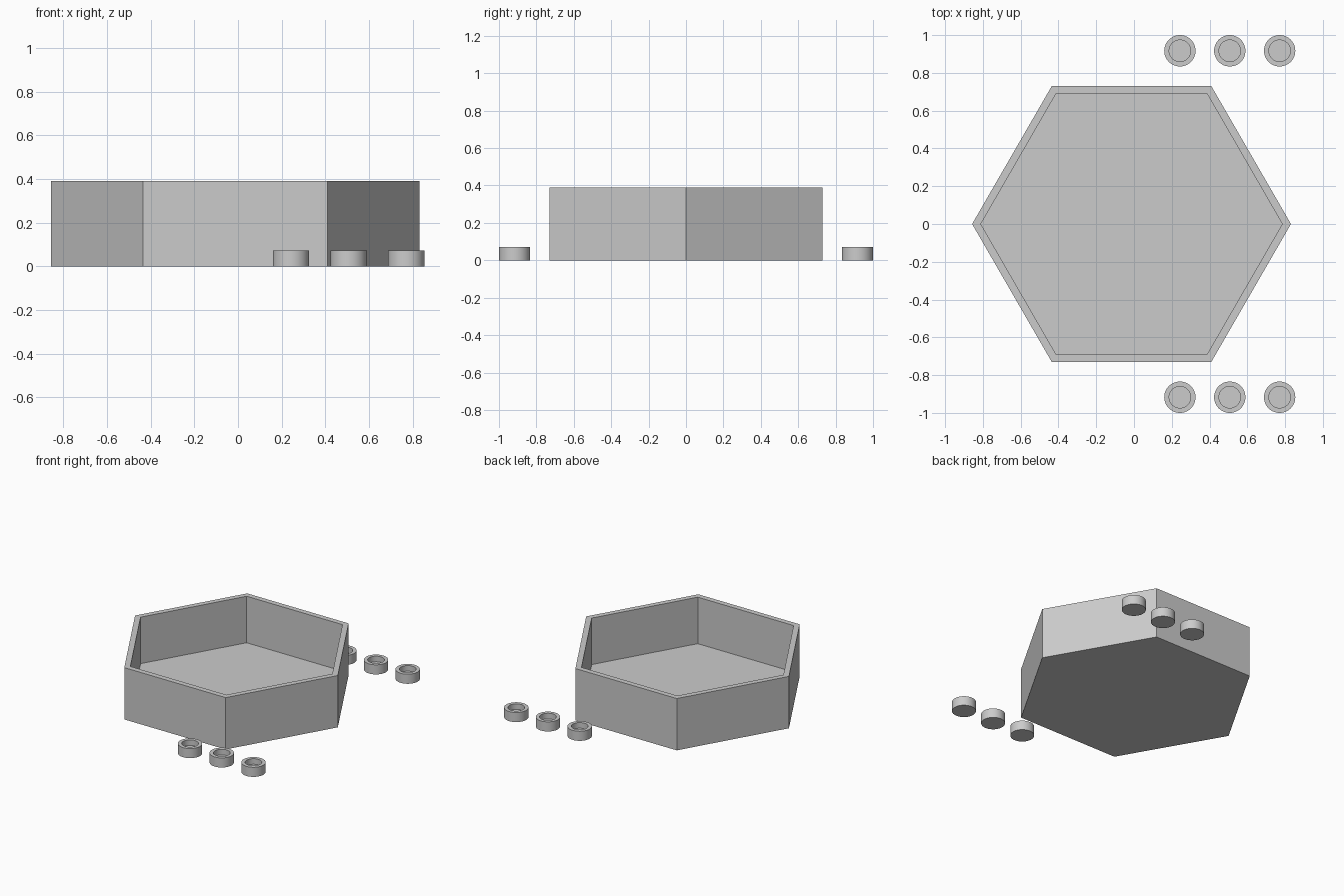
import bpy
import bmesh
import math

old = bpy.data.objects.get("Cube")
if old:
    bpy.data.objects.remove(old, do_unlink=True)

# One plain grey for everything
grey = bpy.data.materials.new("light_grey")
grey.use_nodes = True
colour = (0.6, 0.6, 0.6, 1)
grey.diffuse_color = colour
grey.node_tree.nodes["Principled BSDF"].inputs["Base Color"].default_value = colour


def open_cup(name, sides, outer, inner, height, floor, location, smooth=False):
    """Straight-walled open container, joined ring by ring."""
    bm = bmesh.new()
    profile = [(outer, 0), (outer, height), (inner, height), (inner, floor)]
    rings = []
    for radius, z in profile:
        rings.append([bm.verts.new((radius * math.cos(math.tau * i / sides),
                                    radius * math.sin(math.tau * i / sides), z))
                      for i in range(sides)])
    for low, high in zip(rings, rings[1:]):
        for i in range(sides):
            j = (i + 1) % sides
            bm.faces.new((low[i], low[j], high[j], high[i]))
    bm.faces.new(rings[0][::-1])  # underside
    bm.faces.new(rings[-1])       # inside floor
    mesh = bpy.data.meshes.new(name)
    bm.to_mesh(mesh)
    bm.free()
    mesh.materials.append(grey)
    obj = bpy.data.objects.new(name, mesh)
    obj.location = location
    bpy.context.collection.objects.link(obj)
    if smooth:
        bpy.ops.object.select_all(action="DESELECT")
        obj.select_set(True)
        bpy.context.view_layer.objects.active = obj
        bpy.ops.object.shade_smooth_by_angle(angle=math.radians(30))
    return obj


# Hexagonal tray
open_cup("hexagonal_tray", 6, 0.844, 0.798, 0.39, 0.04, (-0.013, 0, 0))

# Two rows of small round cups, front and back
for row, y in (("front", -0.917), ("back", 0.917)):
    for i in range(3):
        open_cup(f"{row}_cup_{i + 1}", 48, 0.083, 0.057, 0.072, 0.03,
                 (0.243 + 0.264 * i, y, 0), smooth=True)
